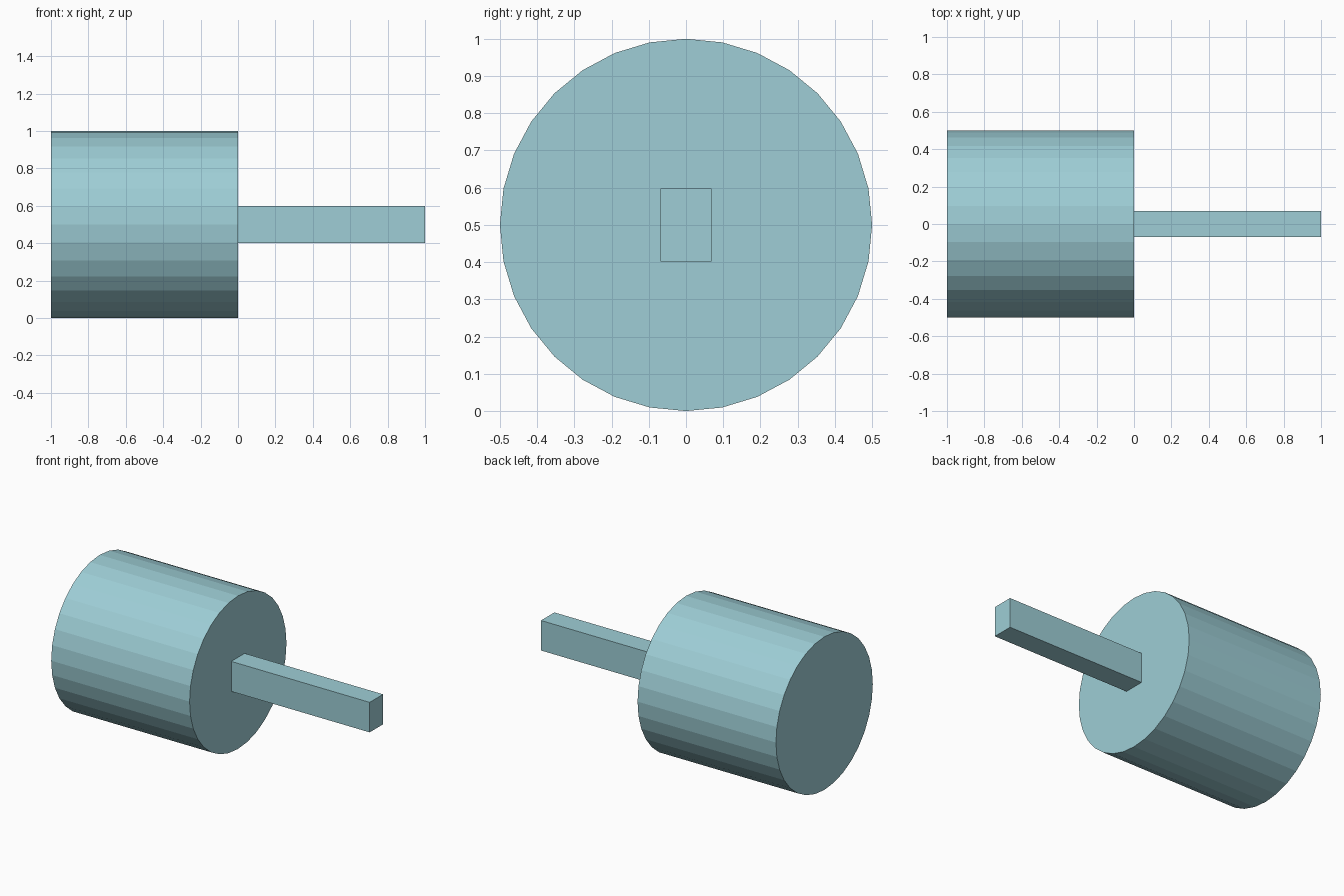
import bpy, math
from mathutils import Matrix

if "Cube" in bpy.data.objects:
    bpy.data.objects.remove(bpy.data.objects["Cube"])

# Single flat pale blue colour
blue = bpy.data.materials.new("pale_blue")
blue.diffuse_color = (0.342, 0.617, 0.672, 1.0)
blue.use_nodes = True
blue.node_tree.nodes["Principled BSDF"].inputs["Base Color"].default_value = blue.diffuse_color


def finish(obj, name):
    obj.name = name
    obj.data.materials.append(blue)
    return obj


# Drum: 32-sided cylinder lying along x, with a vertex at the top
bpy.ops.mesh.primitive_cylinder_add(vertices=32, radius=0.5, depth=1.0)
drum = finish(bpy.context.object, "drum")
drum.data.transform(Matrix.Translation((-0.5, 0, 0.5)) @ Matrix.Rotation(math.pi / 2, 4, 'Y'))

# Handle: square-edged bar running out from the drum face
bpy.ops.mesh.primitive_cube_add(size=1.0)
handle = finish(bpy.context.object, "handle")
handle.data.transform(Matrix.Translation((0.5, 0, 0.5)) @ Matrix.Diagonal((1.0, 0.138, 0.196, 1.0)))
